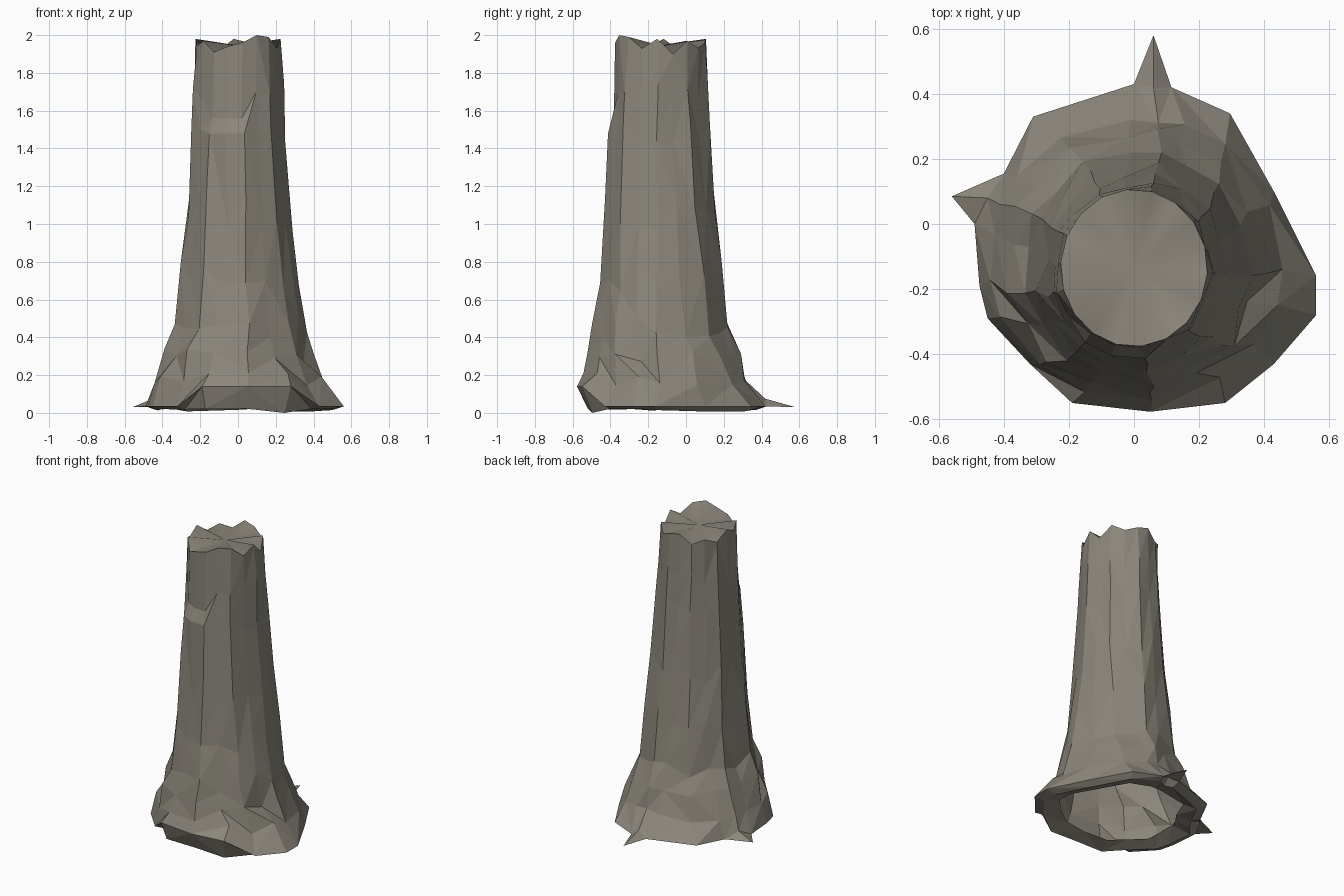
import bpy, bmesh, math, random
from mathutils import Vector

if "Cube" in bpy.data.objects:
    bpy.data.objects.remove(bpy.data.objects["Cube"])

random.seed(5)

# root outline seen from above
outline = [(.56, -.16), (.43, .1), (.295, .34), (.115, .42), (.06, .42), (.0, .43),
           (-.31, .33), (-.4, .155), (-.45, .08), (-.49, 0), (-.475, -.19), (-.45, -.29),
           (-.32, -.43), (-.19, -.55), (.05, -.577), (.28, -.55), (.43, -.43), (.56, -.28)]
# pointed roots: outline index -> tip
spikes = {4: (.06, .58, .03), 8: (-.56, .085, .03)}
n = len(outline)
centre = Vector((0, -.12))

# trunk rings: height, centre x, centre y, radius x, radius y, height jitter
rings = [(.17, .01, -.11, .455, .435, .03),
         (.30, 0, -.12, .39, .405, .04),
         (.46, .01, -.13, .35, .36, .06),
         (.72, .005, -.13, .315, .325, .08),
         (1.10, .005, -.135, .28, .296, .14),
         (1.48, 0, -.14, .252, .27, .06),
         (1.70, 0, -.138, .240, .255, .06)]
rim_z = [1.98, 1.90, 1.97, 1.93, 1.96, 1.98, 1.92, 1.95, 1.92,
         1.98, 1.94, 1.97, 1.91, 1.94, 1.96, 2.0, 1.99, 1.93]

bm = bmesh.new()
base_ang = []
for p in outline:
    d = Vector(p) - centre
    base_ang.append(math.atan2(d.y, d.x) % (2 * math.pi))
base_ang[0] -= 2 * math.pi if base_ang[0] > math.pi else 0
# alternating ridges and grooves
flute = [1.01 - (.05 if i % 2 else 0) + random.uniform(-.01, .01) for i in range(n)]


def lip(scale, z):
    """Inward-curling underside ring."""
    row = []
    for p in outline:
        q = centre + (Vector(p) - centre) * scale * random.uniform(.97, 1.03)
        row.append(bm.verts.new((q.x, q.y, z + random.uniform(-.008, .008))))
    return row


# underside lip and root edge
levels = [lip(.70, .05), lip(.90, .015)]
levels[1][15].co.z = 0
levels.append([bm.verts.new((x, y, .14 if y < -.5 else .075 if i in spikes else .035))
               for i, (x, y) in enumerate(outline)])

# fluted trunk; angles even out towards the top
for k, (z, cx, cy, rx, ry, jz) in enumerate(rings):
    t = min(1, (k + 1) / 5)
    row = []
    for i in range(n):
        even = base_ang[0] + 2 * math.pi * i / n
        a = base_ang[i] * (1 - t) + even * t + random.uniform(-.04, .04)
        r = (flute[i] if k else .99) * random.uniform(.98, 1.02)
        dz = random.uniform(-jz, jz)
        if k == 0 and outline[i][1] < -.5:
            r, dz = 1.0, .04
        # snapped ledge on the front
        front = -.17 < rx * math.cos(a) < .07 and math.sin(a) < 0
        if k == 5 and front:
            r, dz = 1.02, 0
        if k == 6 and front:
            r, dz = .96, -.14
        row.append(bm.verts.new((cx + rx * r * math.cos(a), cy + ry * r * math.sin(a), z + dz)))
    levels.append(row)

# broken rim
row = []
for i in range(n):
    a = base_ang[0] + 2 * math.pi * i / n
    row.append(bm.verts.new((.226 * math.cos(a), -.135 + .242 * math.sin(a), rim_z[i])))
levels.append(row)

# walls split along irregular diagonals
for lo, hi in zip(levels, levels[1:]):
    for i in range(n):
        j = (i + 1) % n
        a, b, c, d = lo[i], lo[j], hi[j], hi[i]
        if random.random() < .5:
            tris = (a, b, c), (a, c, d)
        else:
            tris = (a, b, d), (b, c, d)
        for t in tris:
            bm.faces.new(t)

bmesh.ops.recalc_face_normals(bm, faces=bm.faces)
# an open shell has an ambiguous inside: check one trunk wall and flip if needed
bm.faces.ensure_lookup_table()
wall = bm.faces[6 * 2 * n]
wall.normal_update()
mid = wall.calc_center_median() - Vector((0, -.13, 0))
if wall.normal.x * mid.x + wall.normal.y * mid.y < 0:
    bmesh.ops.reverse_faces(bm, faces=bm.faces)

# broken top surface, softly shaded as one sheet
edge = [bm.verts.new(v.co) for v in row]
hub = bm.verts.new((0, -.135, 1.945))
for i in range(n):
    bm.faces.new((edge[i], edge[(i + 1) % n], hub)).smooth = True

# pointed roots sticking out of the edge
for i, tip in spikes.items():
    before, mid, after = (bm.verts.new(levels[2][i + s].co) for s in (-1, 0, 1))
    point = bm.verts.new(tip)
    for f in ((before, point, mid), (point, after, mid), (before, after, point)):
        bm.faces.new(f)

mesh = bpy.data.meshes.new("tree_stump")
bm.to_mesh(mesh)
bm.free()
stump = bpy.data.objects.new("tree_stump", mesh)
bpy.context.collection.objects.link(stump)

# grey-brown bark
bark = bpy.data.materials.new("bark")
bark.diffuse_color = (.26, .24, .20, 1)
bark.use_nodes = True
bark.node_tree.nodes["Principled BSDF"].inputs["Base Color"].default_value = bark.diffuse_color
mesh.materials.append(bark)
